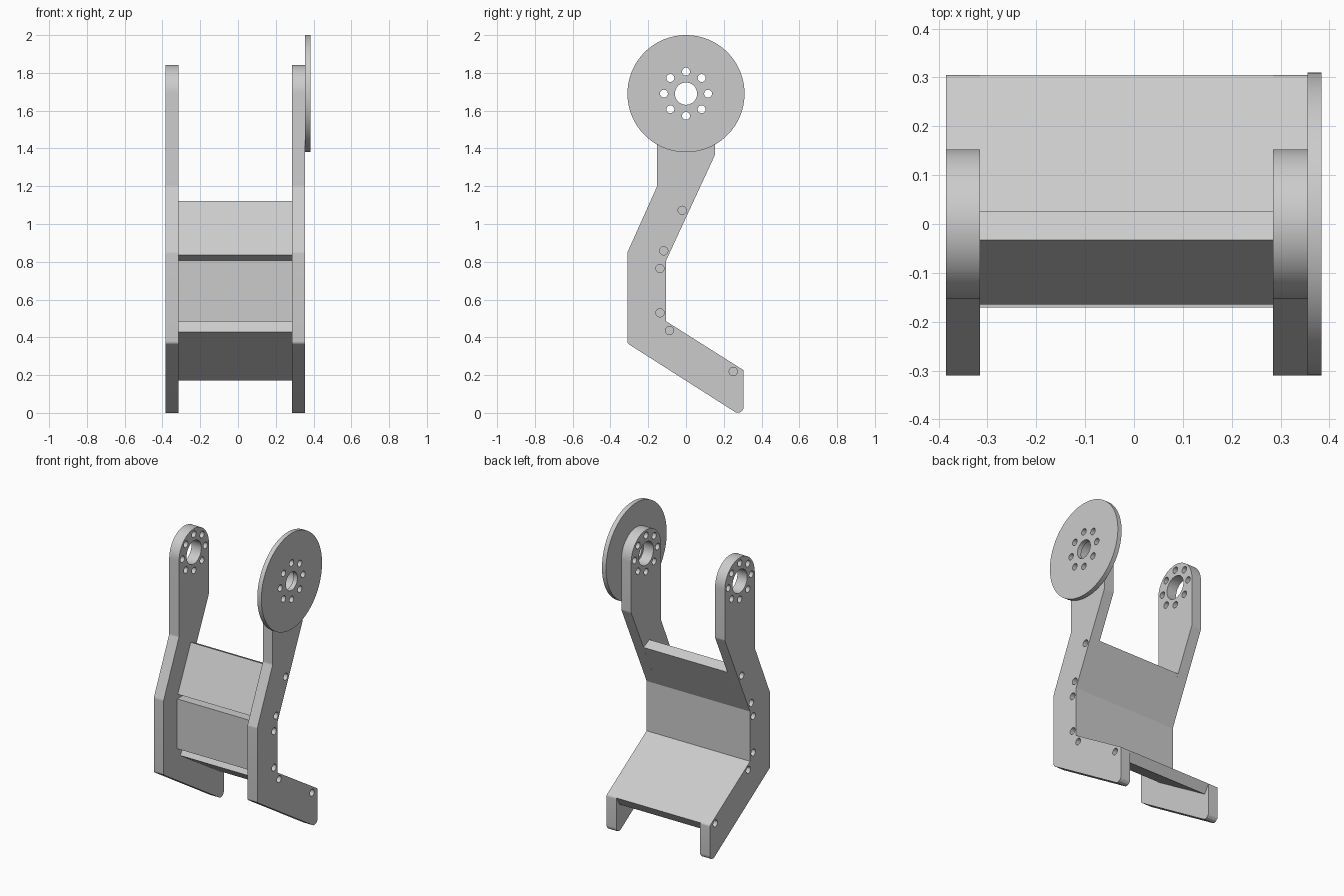
import bpy
import bmesh
from math import cos, sin, pi
from mathutils import Matrix, Vector

cube = bpy.data.objects.get("Cube")
if cube:
    bpy.data.objects.remove(cube)

grey = bpy.data.materials.new("light_grey")
grey.use_nodes = True
colour = (0.6, 0.6, 0.6, 1)
grey.diffuse_color = colour
grey.node_tree.nodes["Principled BSDF"].inputs["Base Color"].default_value = colour

# Profiles are drawn in the (y, z) plane and extruded along x
SIDEWAYS = Matrix(((0, 0, 1), (1, 0, 0), (0, 1, 0))).to_4x4()
HUB = Vector((0, 1.69))


def circle(centre, radius, steps=32):
    return [Vector(centre) + radius * Vector((cos(2 * pi * i / steps), sin(2 * pi * i / steps)))
            for i in range(steps)]


def fillet(before, corner, after, radius, steps=6):
    """Points of an arc that rounds a corner."""
    a = (before - corner).normalized()
    b = (after - corner).normalized()
    centre = corner + (a + b).normalized() * (radius / sin(a.angle(b) / 2))
    reach = (centre - corner).dot(a)
    start, end = corner + a * reach - centre, corner + b * reach - centre
    return [centre + start.lerp(end, i / steps).normalized() * radius
            for i in range(steps + 1)]


def extrude(name, loops, x0, x1):
    """Fill an outline with holes and extrude it from x0 to x1."""
    curve = bpy.data.curves.new(name, "CURVE")
    curve.dimensions = "2D"
    curve.fill_mode = "BOTH"
    curve.extrude = (x1 - x0) / 2
    for loop in loops:
        spline = curve.splines.new("POLY")
        spline.points.add(len(loop) - 1)
        for point, co in zip(spline.points, loop):
            point.co = (co[0], co[1], 0, 1)
        spline.use_cyclic_u = True
    temp = bpy.data.objects.new(name + "_outline", curve)
    bpy.context.collection.objects.link(temp)
    bpy.context.view_layer.update()
    mesh = bpy.data.meshes.new_from_object(
        temp.evaluated_get(bpy.context.evaluated_depsgraph_get()))
    bpy.data.objects.remove(temp)
    bpy.data.curves.remove(curve)
    mesh.name = name
    mesh.transform(Matrix.Translation(((x0 + x1) / 2, 0, 0)) @ SIDEWAYS)
    bm = bmesh.new()
    bm.from_mesh(mesh)
    bmesh.ops.remove_doubles(bm, verts=bm.verts, dist=0.0001)
    bmesh.ops.recalc_face_normals(bm, faces=bm.faces)
    bm.to_mesh(mesh)
    bm.free()
    mesh.materials.clear()
    mesh.materials.append(grey)
    obj = bpy.data.objects.new(name, mesh)
    bpy.context.collection.objects.link(obj)
    bpy.ops.object.select_all(action="DESELECT")
    obj.select_set(True)
    bpy.context.view_layer.objects.active = obj
    bpy.ops.object.shade_smooth_by_angle(angle=pi / 9)


# Side plate outline: round head, then down the front and up the back
corners = [  # y, z, rounding radius
    (-0.153, 1.20, 0.03), (-0.31, 0.85, 0.03), (-0.31, 0.368, 0.02),
    (0.305, -0.024, 0.03), (0.305, 0.226, 0.015), (-0.105, 0.485, 0),
    (-0.105, 0.807, 0), (0.153, 1.365, 0.03)]
outline = [HUB + 0.153 * Vector((cos(pi * i / 32), sin(pi * i / 32))) for i in range(33)]
ring = [outline[-1]] + [Vector(c[:2]) for c in corners] + [outline[0]]
for i, corner in enumerate(corners):
    if corner[2]:
        outline += fillet(ring[i], ring[i + 1], ring[i + 2], corner[2])
    else:
        outline.append(ring[i + 1])

# Bolt circle around the hub, and screw holes along the panels
bolts = [circle(p, 0.021, 20) for p in circle(HUB, 0.117, 8)]
screws = [circle(p, 0.022, 20) for p in (
    (-0.02, 1.072), (-0.118, 0.858), (-0.138, 0.765),
    (-0.138, 0.53), (-0.087, 0.436), (0.25, 0.219))]

for name, x0 in (("right_side_plate", -0.385), ("left_side_plate", 0.285)):
    extrude(name, [outline, circle(HUB, 0.075, 40)] + bolts + screws, x0, x0 + 0.07)

# Round disc on the outside of one plate
extrude("disc", [circle(HUB, 0.31, 96), circle(HUB, 0.059, 40)] + bolts, 0.355, 0.384)


# Flat cross panels, flush with the back edges of the side plates
def panel(name, start, end, thickness=0.066):
    a, b = Vector(start), Vector(end)
    along = (b - a).normalized()
    front = Vector((-along.y, along.x)) * thickness
    extrude(name, [[a, b, b + front, a + front]], -0.315, 0.285)


panel("upper_panel", (-0.105, 0.807), (0.027, 1.093))
panel("middle_panel", (-0.105, 0.485), (-0.105, 0.807))
panel("lower_panel", (0.305, 0.226), (-0.105, 0.485))
